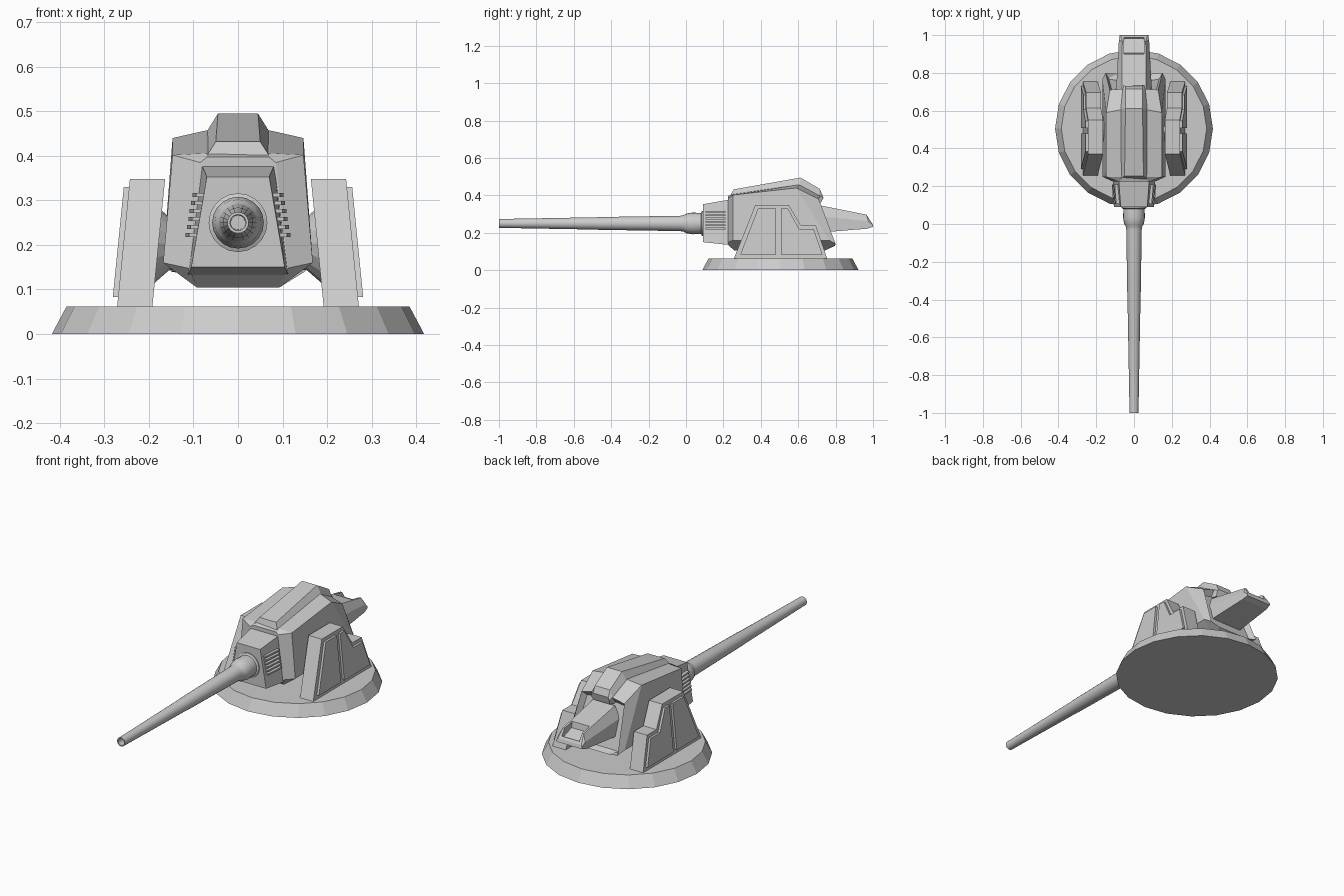
import bpy, bmesh, math
from mathutils import Vector

if "Cube" in bpy.data.objects:
    bpy.data.objects.remove(bpy.data.objects["Cube"])


def finish(name, bm):
    bmesh.ops.recalc_face_normals(bm, faces=bm.faces)
    me = bpy.data.meshes.new(name)
    bm.to_mesh(me)
    bm.free()
    ob = bpy.data.objects.new(name, me)
    bpy.context.scene.collection.objects.link(ob)
    return ob


def loft(name, rings, inset=None):
    """Skin closed rings of equal length; optionally recess the last cap."""
    bm = bmesh.new()
    vs = [[bm.verts.new(p) for p in r] for r in rings]
    n = len(rings[0])
    for a, b in zip(vs, vs[1:]):
        for i in range(n):
            j = (i + 1) % n
            bm.faces.new((a[i], a[j], b[j], b[i]))
    bm.faces.new(vs[0])
    end = bm.faces.new(vs[-1])
    bmesh.ops.recalc_face_normals(bm, faces=bm.faces)
    if inset:
        bmesh.ops.inset_region(bm, faces=[end], thickness=inset[0])
        off = end.normal * -inset[1]
        for v in end.verts:
            v.co += off
    return finish(name, bm)


def sym(half):
    """Half section (bottom to top) -> full ring mirrored in x."""
    return half + [(-x, y, z) for x, y, z in reversed(half)]


def lathe(name, prof, origin, axis, n):
    """Revolve (distance, radius) points around an axis."""
    axis = Vector(axis)
    u = Vector((0, 0, 1)) if abs(axis.z) < .5 else Vector((1, 0, 0))
    w = axis.cross(u)
    return loft(name, [[Vector(origin) + axis * d + r * (
        u * math.cos(2 * math.pi * i / n) + w * math.sin(2 * math.pi * i / n))
        for i in range(n)] for d, r in prof])


# Round base
lathe("base_disc", [(0, .418), (.062, .385)], (0, .505, 0), (0, 0, 1), 20)

# Main armoured hull with recessed rear wall
loft("hull", [
    sym([(.105, .225, .135), (.112, .225, .148), (.085, .225, .385), (.07, .225, .397)]),
    sym([(.092, .26, .104), (.168, .25, .16), (.147, .25, .402), (.072, .25, .406)]),
    sym([(.092, .74, .104), (.168, .765, .16), (.147, .59, .44), (.072, .605, .457)]),
    sym([(.09, .795, .13), (.15, .80, .14), (.128, .71, .38), (.06, .715, .397)]),
], inset=(.022, .03))

# Raised spine on the roof
loft("roof_spine", [
    sym([(.072, .235, .37), (.072, .235, .397), (.05, .255, .432)]),
    sym([(.072, .61, .40), (.07, .61, .455), (.045, .612, .495)]),
    sym([(.06, .70, .36), (.06, .715, .40), (.045, .715, .435)]),
    sym([(.05, .72, .36), (.055, .735, .385), (.045, .73, .40)]),
])

# Gun mantlet
loft("mantlet", [
    sym([(.105, .09, .15), (.07, .09, .353)]),
    sym([(.113, .25, .133), (.082, .25, .38)]),
])

# Cooling slats on both mantlet sides
for side, s in (("left", -1), ("right", 1)):
    for i in range(6):
        z = .218 + i * .018
        x = .086 + (.31 - z) * .17
        loft(f"vent_slat_{side}_{i}", [
            [(s * (x + a + d), y, z + b) for a, b in
             ((-.014, 0), (.008, 0), (.008, .009), (-.014, .009))]
            for y, d in ((.105, 0), (.21, .008))])

# Gun barrel with collar and open muzzle
barrel = lathe("gun_barrel", [
    (.10, .066), (.085, .066), (.08, .056), (.035, .058), (.0, .052), (-.012, .044),
    (-.03, .041), (-.47, .034), (-.475, .033), (-.98, .024), (-1, .024), (-1, .018),
    (-.9, .016)], (0, 0, .25), (0, 1, 0), 20)
bpy.context.view_layer.objects.active = barrel
barrel.select_set(True)
bpy.ops.object.shade_smooth_by_angle(angle=math.radians(25))

# Tail block: tapered, with a notch cut in the rear upper edge
tail = loft("tail_block", [
    sym([(.095, .70, .20), (.095, .70, .29), (.065, .70, .35)]),
    sym([(.080, .97, .222), (.080, .975, .262), (.062, .965, .297)]),
    sym([(.076, 1.0, .232), (.076, 1.0, .242), (.070, .995, .25)]),
])
cutter = loft("tail_notch_cutter", [
    sym([(.052, .905, .278), (.052, .89, .36)]),
    sym([(.052, .982, .252), (.052, 1.03, .36)]),
])
cutter.hide_render = True
cutter.hide_set(True)
m = tail.modifiers.new("notch", "BOOLEAN")
m.operation = "DIFFERENCE"
m.object = cutter

# Side brackets: leaning slab, two raised panels and a pivot boss
slab = [(.255, .06), (.37, .348), (.55, .348), (.615, .238), (.695, .238), (.755, .06)]
panel_front = [(.29, .083), (.385, .33), (.48, .33), (.48, .083)]
panel_rear = [(.508, .083), (.508, .33), (.545, .33), (.605, .22), (.683, .22), (.73, .083)]


def plate(name, prof, s, x0, x1):
    loft(name, [[(s * (x - .1 * (z - .065)), y, z) for y, z in prof] for x in (x0, x1)])


for side, s in (("left", -1), ("right", 1)):
    plate(f"bracket_{side}", slab, s, .192, .271)
    plate(f"bracket_front_panel_{side}", panel_front, s, .262, .283)
    plate(f"bracket_rear_panel_{side}", panel_rear, s, .262, .283)
    lathe(f"pivot_boss_{side}", [(.12, .055), (.155, .06), (.187, .088), (.2, .088)],
          (0, .5, .203), (s, 0, 0), 16)
